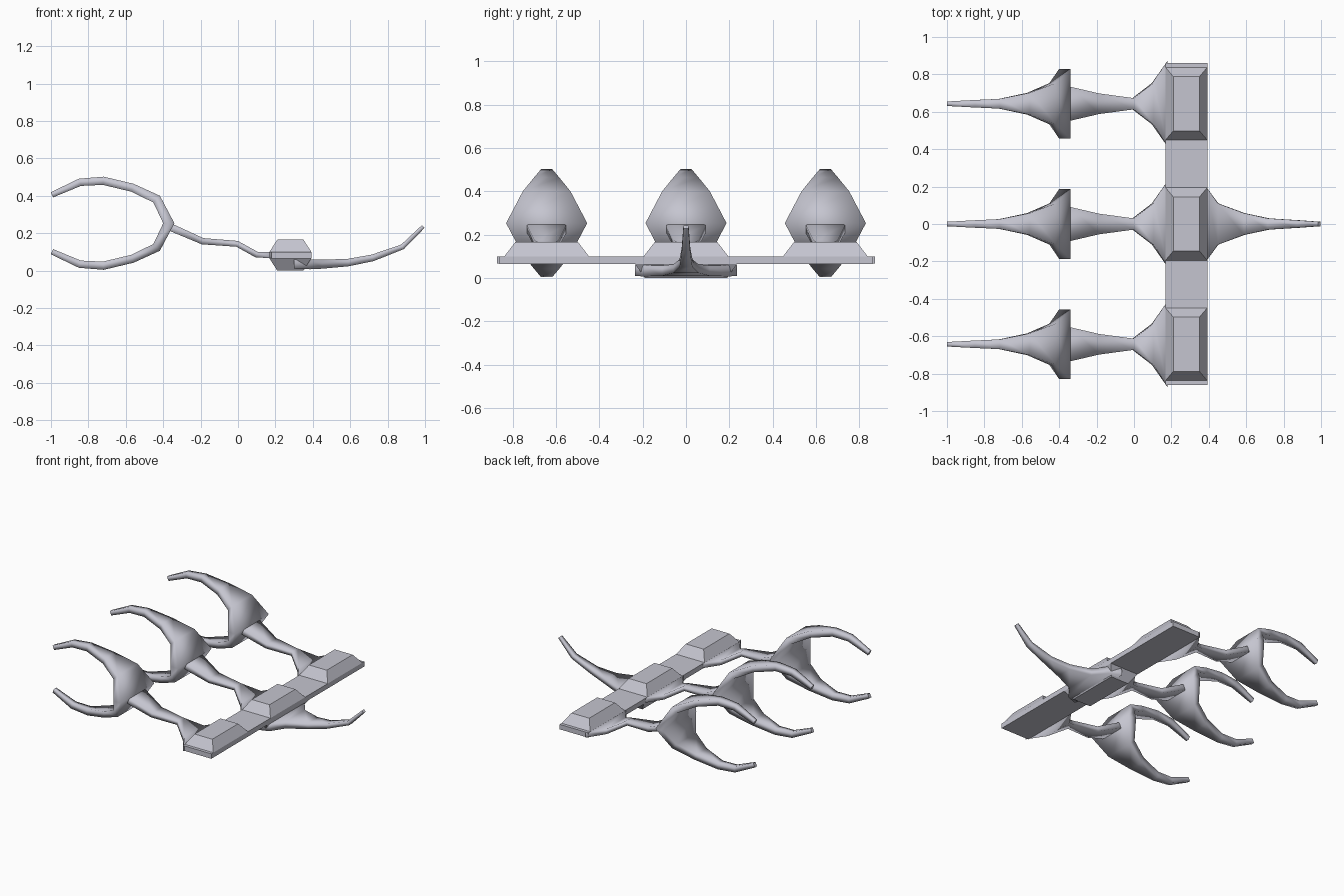
import bpy, bmesh
from mathutils import Vector

cube = bpy.data.objects.get("Cube")
if cube:
    bpy.data.objects.remove(cube, do_unlink=True)

mat = bpy.data.materials.new("pale_grey")
mat.use_nodes = True
COLOUR = (0.56, 0.56, 0.63, 1)
mat.diffuse_color = COLOUR
mat.node_tree.nodes["Principled BSDF"].inputs["Base Color"].default_value = COLOUR


def finish(name, bm, smooth=False):
    bmesh.ops.recalc_face_normals(bm, faces=bm.faces)
    mesh = bpy.data.meshes.new(name)
    bm.to_mesh(mesh)
    bm.free()
    mesh.materials.append(mat)
    for p in mesh.polygons:
        p.use_smooth = smooth and len(p.vertices) == 4 and p.index < len(mesh.polygons) - 2
    obj = bpy.data.objects.new(name, mesh)
    bpy.context.scene.collection.objects.link(obj)


def strip(name, stations, y):
    """Sweep a box section along (x, z, half width, half thickness) stations."""
    bm = bmesh.new()
    pts = [Vector((s[0], 0, s[1])) for s in stations]
    rings = []
    for i, (x, z, w, t) in enumerate(stations):
        d = (pts[min(i + 1, len(pts) - 1)] - pts[max(i - 1, 0)]).normalized()
        n = Vector((-d.z, 0, d.x)) * t
        c = pts[i] + Vector((0, y, 0))
        rings.append([bm.verts.new(c + n * a + Vector((0, w * b, 0)))
                      for a, b in ((1, 1), (1, -1), (-1, -1), (-1, 1))])
    for r, s in zip(rings, rings[1:]):
        for k in range(4):
            j = (k + 1) % 4
            bm.faces.new((r[k], r[j], s[j], s[k]))
    bm.faces.new(rings[0])
    bm.faces.new(rings[-1])
    finish(name, bm, True)


def block(name, y, z0, z1, base, top):
    """Tapered block with half sizes base and top, on the bar's centre line."""
    bm = bmesh.new()
    rings = [[bm.verts.new((BAR_X + a * h[0], y + b * h[1], z))
              for a, b in ((1, 1), (-1, 1), (-1, -1), (1, -1))]
             for z, h in ((z0, base), (z1, top))]
    for k in range(4):
        j = (k + 1) % 4
        bm.faces.new((rings[0][k], rings[0][j], rings[1][j], rings[1][k]))
    bm.faces.new(rings[0])
    bm.faces.new(rings[1])
    finish(name, bm)


BAR_X = 0.28
PITCH = 0.643
MID_Z = 0.253

# Upper prong of the claw; the lower one mirrors it about MID_Z
prong = [(-0.995, 0.405, 0.012, 0.015), (-0.845, 0.472, 0.02, 0.02),
         (-0.72, 0.48, 0.026, 0.022), (-0.565, 0.443, 0.058, 0.022),
         (-0.435, 0.382, 0.11, 0.025)]
lower = [(x, 2 * MID_Z - z, w, t) for x, z, w, t in reversed(prong)]
claw = prong + [(-0.37, MID_Z, 0.187, 0.03)] + lower

# Stem from inside the claw down to the bar
stem = [(-0.40, 0.25, 0.05, 0.016), (-0.345, 0.225, 0.09, 0.02),
        (-0.19, 0.157, 0.055, 0.017), (-0.005, 0.143, 0.03, 0.016),
        (0.1, 0.085, 0.11, 0.016), (0.18, 0.083, 0.23, 0.016)]

# Curved tail on the middle of the bar
tail = [(0.3, 0.035, 0.235, 0.025), (0.385, 0.033, 0.2, 0.026),
        (0.45, 0.034, 0.11, 0.024), (0.59, 0.043, 0.058, 0.02),
        (0.72, 0.068, 0.03, 0.018), (0.88, 0.127, 0.02, 0.014),
        (0.99, 0.235, 0.012, 0.01)]

block("cross_bar", 0, 0.065, 0.1, (0.112, 0.86), (0.112, 0.86))
for label, y in (("right", -PITCH), ("middle", 0), ("left", PITCH)):
    side = label
    strip(side + "_claw", claw, y)
    strip(side + "_stem", stem, y)
    block(side + "_top_block", y, 0.1, 0.165, (0.112, 0.195), (0.07, 0.145))
block("under_block", 0, 0.065, 0.0, (0.112, 0.235), (0.07, 0.19))
strip("tail", tail, 0)
